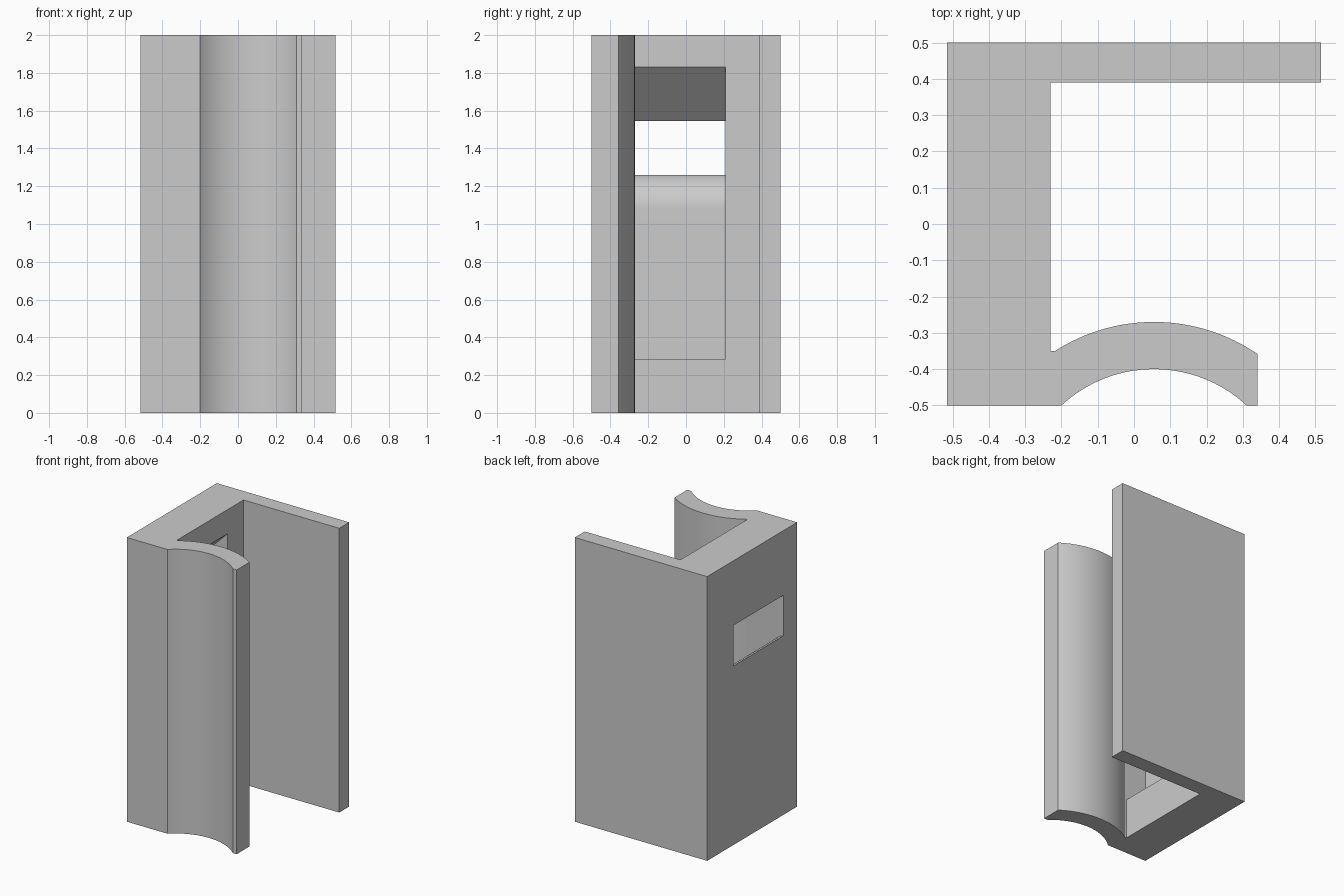
import bpy, bmesh
from math import sqrt, sin, cos, acos, asin, atan2, radians
from mathutils import Vector

default = bpy.data.objects.get("Cube")
if default:
    bpy.data.objects.remove(default, do_unlink=True)

# Single plain grey
grey = bpy.data.materials.new("plain grey")
grey.use_nodes = True
colour = (0.6, 0.6, 0.6, 1)
grey.diffuse_color = colour
grey.node_tree.nodes["Principled BSDF"].inputs["Base Color"].default_value = colour


def arc(centre, radius, start, end, steps):
    """Points along a circular arc, angles in radians."""
    angles = [start + (end - start) * i / steps for i in range(steps + 1)]
    return [(centre[0] + radius * cos(a), centre[1] + radius * sin(a)) for a in angles]


def prism(name, outline, offset):
    """Extrude a closed outline of 3D points along an offset."""
    bm = bmesh.new()
    face = bm.faces.new([bm.verts.new(p) for p in outline])
    grown = bmesh.ops.extrude_face_region(bm, geom=[face])["geom"]
    moved = [g for g in grown if isinstance(g, bmesh.types.BMVert)]
    bmesh.ops.translate(bm, verts=moved, vec=Vector(offset))
    bmesh.ops.recalc_face_normals(bm, faces=bm.faces)
    mesh = bpy.data.meshes.new(name)
    bm.to_mesh(mesh)
    bm.free()
    mesh.materials.append(grey)
    obj = bpy.data.objects.new(name, mesh)
    bpy.context.collection.objects.link(obj)
    return obj


LEFT, RIGHT, WALL = -0.515, 0.515, -0.23
FRONT, BACK, PLATE = -0.5, 0.5, 0.39
LIP_END, POCKET_FRONT, POCKET_BACK = 0.34, -0.35, 0.21

# Curved front lip: two concentric arcs
cx, cy = 0.055, -0.775
r_out, r_in = 0.375, 0.505
half = acos((FRONT - cy) / r_out)
up = radians(90)
outer = arc((cx, cy), r_out, up + half, up - half, 32)
inner = arc((cx, cy), r_in, acos((LIP_END - cx) / r_in),
            radians(180) - asin((POCKET_FRONT - cy) / r_in), 32)

# Body: thick wall, flat back plate and front lip in one profile
profile = ([(LEFT, FRONT)] + outer + [(LIP_END, FRONT)] + inner +
           [(WALL, POCKET_FRONT), (WALL, PLATE), (RIGHT, PLATE),
            (RIGHT, BACK), (LEFT, BACK)])
body = prism("channel_body", [(x, y, 0) for x, y in profile], (0, 0, 2))

# Pocket: slot in the outer face, sloped roof, rounded sill, deep recess
deep, sill, bend = -0.39, 1.26, 1.08
dx, dz = deep - LEFT, sill - bend
sweep = 2 * atan2(dx, dz)
radius = dz / sin(sweep)
curve = arc((deep - radius, bend), radius, sweep, 0, 16)
past = WALL + 0.006
section = ([(LEFT - 0.1, sill)] + curve +
           [(deep, 0.285), (past, 0.285), (past, 1.836), (LEFT, 1.545),
            (LEFT - 0.1, 1.545)])
cutter = prism("pocket_cutter", [(x, POCKET_FRONT, z) for x, z in section],
               (0, POCKET_BACK - POCKET_FRONT, 0))
cutter.hide_render = True

bpy.ops.object.select_all(action="DESELECT")
body.select_set(True)
bpy.context.view_layer.objects.active = body
cut = body.modifiers.new("pocket", "BOOLEAN")
cut.operation = "DIFFERENCE"
cut.solver = "EXACT"
cut.object = cutter
bpy.ops.object.modifier_apply(modifier=cut.name)
bpy.data.objects.remove(cutter, do_unlink=True)

bpy.ops.object.shade_smooth_by_angle(angle=radians(15))
